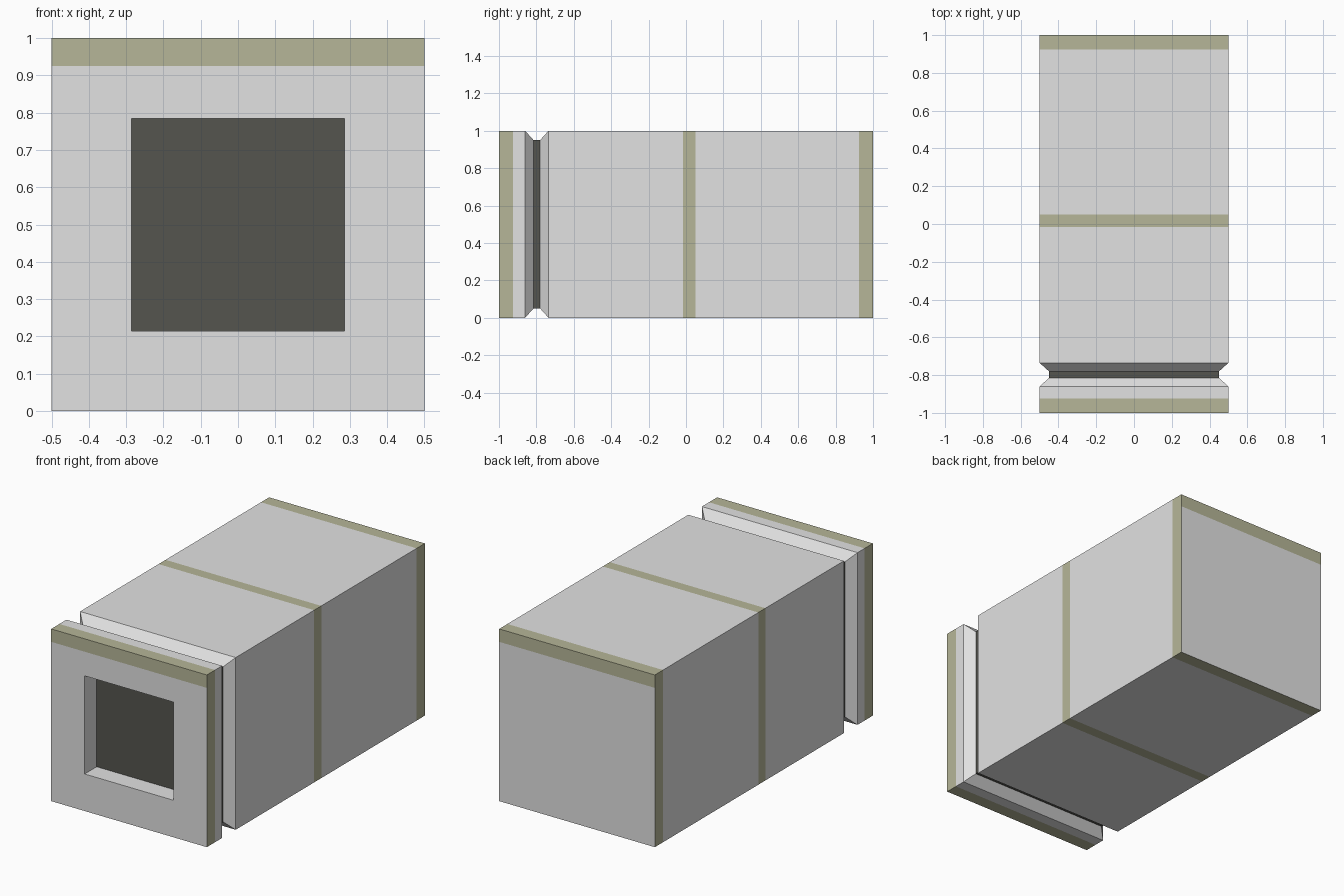
import bpy, bmesh
from mathutils import Vector

if "Cube" in bpy.data.objects:
    bpy.data.objects.remove(bpy.data.objects["Cube"])


def material(name, rgb):
    m = bpy.data.materials.new(name)
    m.diffuse_color = (*rgb, 1)
    m.use_nodes = True
    m.node_tree.nodes["Principled BSDF"].inputs["Base Color"].default_value = m.diffuse_color
    return m


MATS = [material("light_grey", (0.76, 0.76, 0.76)),
        material("olive_stripe", (0.468, 0.468, 0.314)),
        material("dark_grey", (0.089, 0.089, 0.078))]
GREY, STRIPE, DARK = 0, 1, 2
STRIPE_Z = 0.925


def loft(name, rings, mats, start=None, end=None):
    """Square tube along y: rings are (y, half size), one material per span.
    start / end give the material of an end face, or None to leave it open."""
    bm = bmesh.new()
    loops = [[bm.verts.new((sx * h, y, 0.5 + sz * h))
              for sx, sz in ((-1, -1), (1, -1), (1, 1), (-1, 1))] for y, h in rings]
    for a, b, mat in zip(loops, loops[1:], mats):
        for i in range(4):
            j = (i + 1) % 4
            bm.faces.new((a[i], a[j], b[j], b[i])).material_index = mat
    if start is not None:
        bm.faces.new(loops[0][::-1]).material_index = start
    if end is not None:
        bm.faces.new(loops[-1]).material_index = end
    bm.normal_update()

    # stripe along the top edge of the outer front and back faces
    flat = [f for f in bm.faces if all(abs(abs(v.co.y) - 1) < 1e-4 for v in f.verts)]
    if flat:
        geom = flat + list({e for f in flat for e in f.edges}) + list({v for f in flat for v in f.verts})
        bmesh.ops.bisect_plane(bm, geom=geom, plane_co=Vector((0, 0, STRIPE_Z)),
                               plane_no=Vector((0, 0, 1)))
        for f in bm.faces:
            if (all(abs(abs(v.co.y) - 1) < 1e-4 for v in f.verts)
                    and f.calc_center_median().z > STRIPE_Z):
                f.material_index = STRIPE
    bmesh.ops.recalc_face_normals(bm, faces=bm.faces) if end is not None else None
    me = bpy.data.meshes.new(name)
    bm.to_mesh(me)
    bm.free()
    for m in MATS:
        me.materials.append(m)
    ob = bpy.data.objects.new(name, me)
    bpy.context.collection.objects.link(ob)
    return ob


# front collar: recessed square opening, outer rim and chamfer into the groove
loft("front_collar",
     [(-0.89, 0.285), (-1, 0.285), (-1, 0.5), (-0.925, 0.5), (-0.86, 0.5), (-0.815, 0.45)],
     [GREY, GREY, STRIPE, GREY, GREY], start=DARK)
# the collar starts inside the opening, so its dark end faces forward
# dark core seen at the bottom of the groove
loft("groove_core", [(-0.815, 0.45), (-0.78, 0.45)], [DARK])
# main body: chamfer, middle stripe and rear stripe
loft("main_body",
     [(-0.78, 0.45), (-0.735, 0.5), (-0.015, 0.5), (0.05, 0.5), (0.925, 0.5), (1, 0.5)],
     [GREY, GREY, STRIPE, GREY, STRIPE], end=GREY)
